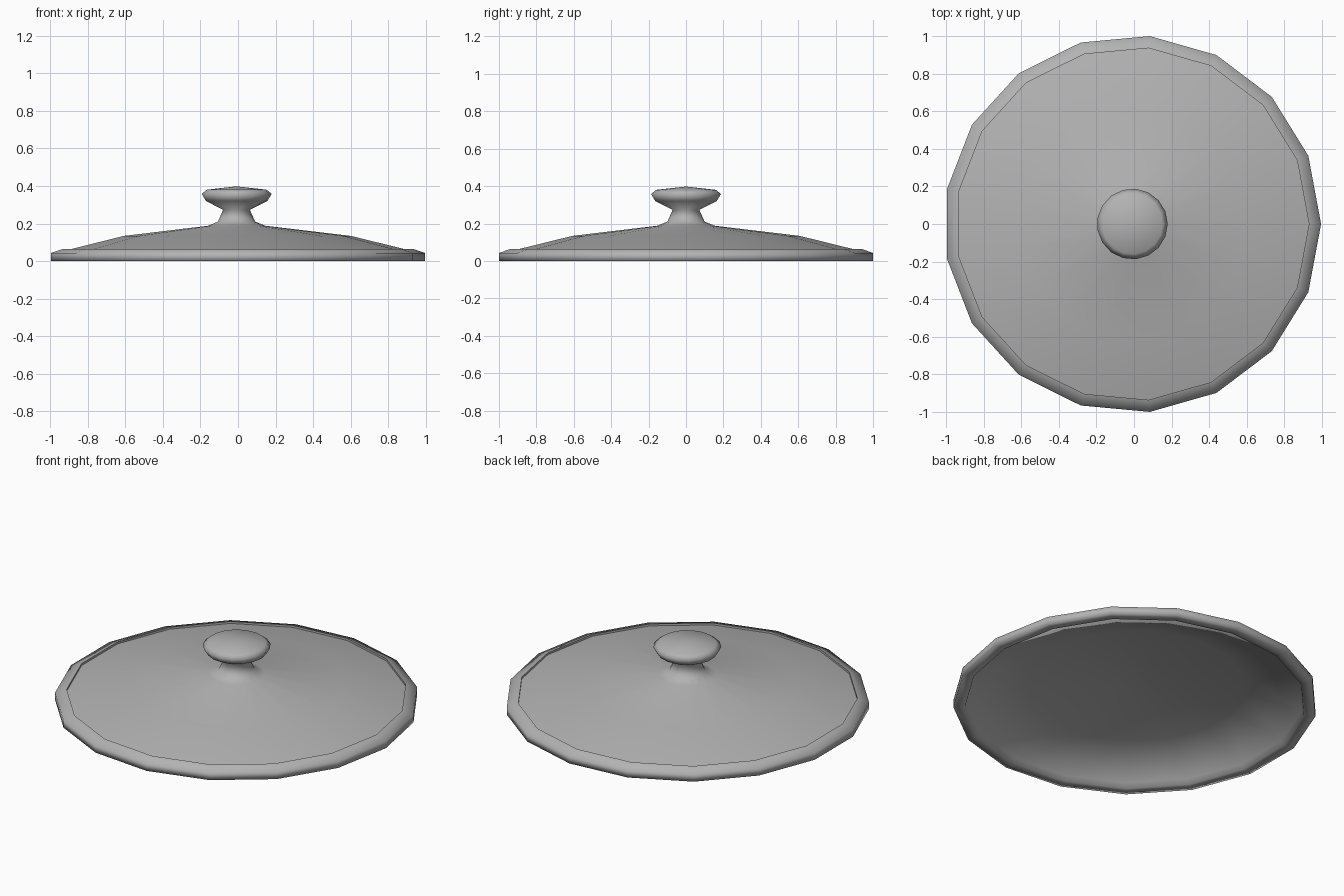
import bpy, bmesh, math

if "Cube" in bpy.data.objects:
    bpy.data.objects.remove(bpy.data.objects["Cube"])

SIDES = 17
SHIFT = -0.0086  # centres the odd-sided outline on x = 0


def lathe(name, profile):
    """Revolve (radius, height) points around z."""
    bm = bmesh.new()
    rings = []
    for r, z in profile:
        if r == 0:
            rings.append([bm.verts.new((SHIFT, 0, z))] * SIDES)
        else:
            rings.append([bm.verts.new((r * math.cos(i * math.tau / SIDES) + SHIFT,
                                        r * math.sin(i * math.tau / SIDES), z))
                          for i in range(SIDES)])
    for a, b in zip(rings, rings[1:]):
        for i in range(SIDES):
            j = (i + 1) % SIDES
            bm.faces.new(list(dict.fromkeys((a[i], a[j], b[j], b[i]))))
    bmesh.ops.recalc_face_normals(bm, faces=bm.faces)
    mesh = bpy.data.meshes.new(name)
    bm.to_mesh(mesh)
    bm.free()
    obj = bpy.data.objects.new(name, mesh)
    bpy.context.collection.objects.link(obj)
    bpy.ops.object.select_all(action='DESELECT')
    obj.select_set(True)
    bpy.context.view_layer.objects.active = obj
    # Only the tiny step inside the rim stays sharp
    bpy.ops.object.shade_smooth_by_angle(angle=math.radians(97))
    return obj


# Lid: hollow underside, raised rim, shallow dome and turned knob
lid = lathe("lid", [
    (0, 0.175), (0.15, 0.17), (0.61, 0.115), (0.93, 0.03), (0.94, 0),   # underside
    (1.0043, 0), (1.0043, 0.043), (0.94, 0.065), (0.94, 0.053),         # rim
    (0.61, 0.134), (0.155, 0.188), (0.1, 0.21),                         # dome
    (0.072, 0.273), (0.165, 0.32), (0.188, 0.358), (0.16, 0.38), (0, 0.398),  # knob
])

# Mid grey finish
grey = bpy.data.materials.new("mid_grey")
grey.diffuse_color = (0.45, 0.45, 0.45, 1)
grey.use_nodes = True
grey.node_tree.nodes["Principled BSDF"].inputs["Base Color"].default_value = grey.diffuse_color
lid.data.materials.append(grey)
